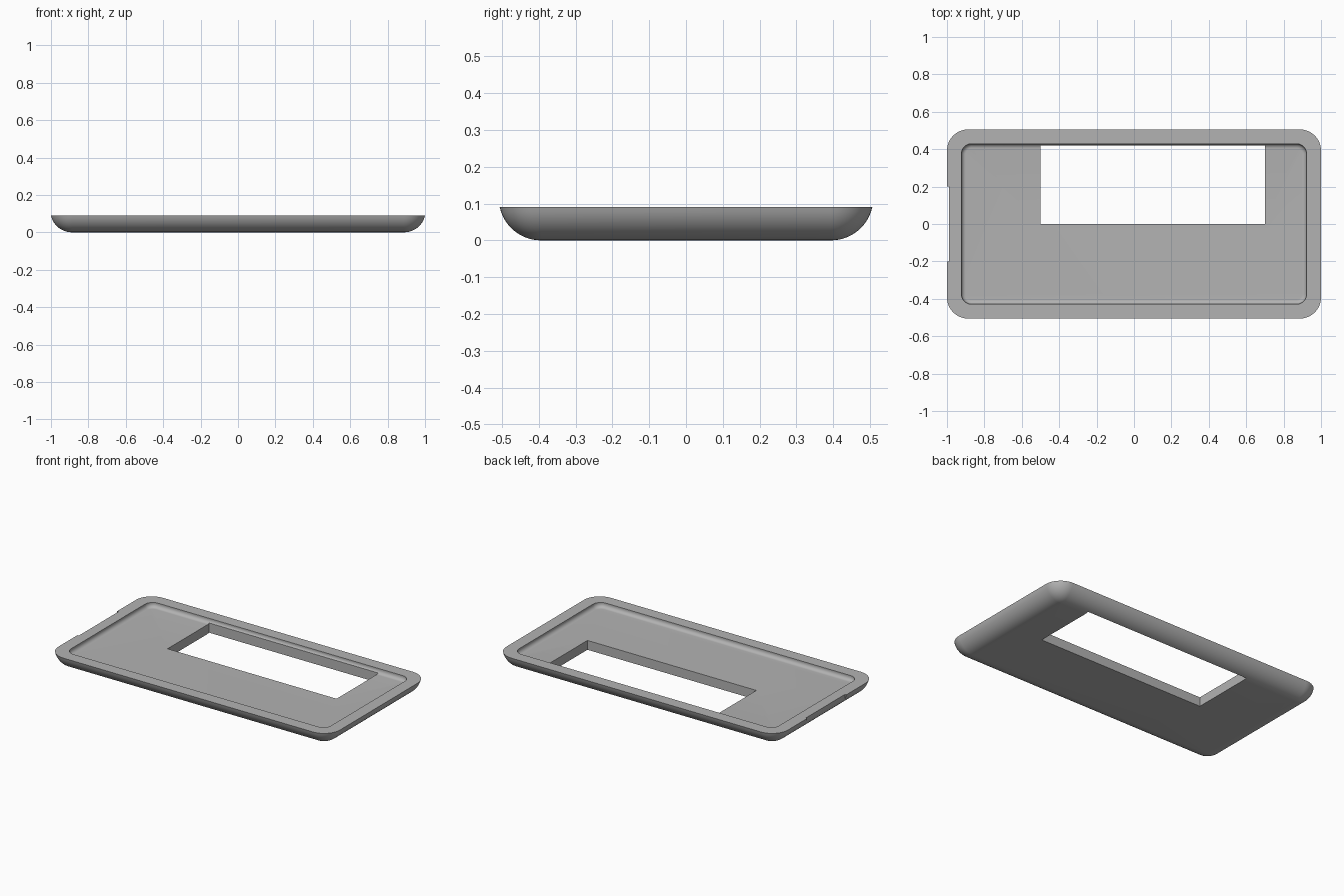
import bpy, bmesh
from math import sin, cos, pi, radians
from mathutils import Matrix

if "Cube" in bpy.data.objects:
    bpy.data.objects.remove(bpy.data.objects["Cube"])

HX, HY, HEIGHT = 1.0, 0.506, 0.09      # half sizes and height of the tray
EDGE = 0.115                           # radius of the rounded underside
RIM, FLOOR, FILLET = 0.077, 0.06, 0.024

grey = bpy.data.materials.new("plain grey")
grey.use_nodes = True
tone = (0.45, 0.45, 0.45, 1)
grey.diffuse_color = tone
grey.node_tree.nodes["Principled BSDF"].inputs["Base Color"].default_value = tone


def ring(bm, inset, radius, z, steps=12):
    """Rounded rectangle of vertices, inset from the outer outline."""
    verts = []
    for i, (sx, sy) in enumerate([(1, 1), (-1, 1), (-1, -1), (1, -1)]):
        cx, cy = sx * (HX - inset - radius), sy * (HY - inset - radius)
        for k in range(steps + 1):
            a = (i + k / steps) * pi / 2
            verts.append(bm.verts.new((cx + radius * cos(a), cy + radius * sin(a), z)))
    return verts


def cutter(name, low, high):
    """Box spanning two corners."""
    size = [h - l for l, h in zip(low, high)]
    mid = [(h + l) / 2 for l, h in zip(low, high)]
    bm = bmesh.new()
    bmesh.ops.create_cube(bm, size=1, matrix=Matrix.LocRotScale(mid, None, size))
    mesh = bpy.data.meshes.new(name)
    bm.to_mesh(mesh)
    bm.free()
    mesh.materials.append(grey)
    box = bpy.data.objects.new(name, mesh)
    box.hide_render = True
    bpy.context.collection.objects.link(box)
    return box


# Tray shell: underside curve, flat rim, then filleted recess
bm = bmesh.new()
reach = EDGE * sin(radians(77.5))
rings = []
for k in range(13):
    a = radians(77.5) * k / 12
    inset = reach - EDGE * sin(a)
    rings.append(ring(bm, inset, 0.114 - inset, HEIGHT * (1 - cos(a)) / (1 - cos(radians(77.5)))))
rings.append(ring(bm, RIM, 0.055, HEIGHT))
for k in range(9):
    a = pi / 2 * k / 8
    inset = FILLET * (1 - cos(a))
    rings.append(ring(bm, RIM + inset, 0.055 - inset, FLOOR + FILLET * (1 - sin(a))))
for lower, upper in zip(rings, rings[1:]):
    for i in range(len(lower)):
        j = (i + 1) % len(lower)
        bm.faces.new((lower[i], lower[j], upper[j], upper[i]))
bm.faces.new(rings[0][::-1])
bm.faces.new(rings[-1])
bmesh.ops.recalc_face_normals(bm, faces=bm.faces)
mesh = bpy.data.meshes.new("tray")
bm.to_mesh(mesh)
bm.free()
mesh.materials.append(grey)
tray = bpy.data.objects.new("tray", mesh)
bpy.context.collection.objects.link(tray)
bpy.context.view_layer.objects.active = tray
tray.select_set(True)

# Window through the floor and shallow notch in the right edge
for box in (cutter("window_cutter", (-0.5, 0, -0.1), (0.7, 0.42, 0.2)),
            cutter("notch_cutter", (-1.1, -0.2, 0.045), (-0.99, 0.2, 0.2))):
    cut = tray.modifiers.new(box.name, "BOOLEAN")
    cut.operation, cut.solver, cut.object = "DIFFERENCE", "EXACT", box
    bpy.ops.object.modifier_apply(modifier=cut.name)
    bpy.data.objects.remove(box)

bpy.ops.object.shade_smooth_by_angle(angle=radians(30))
